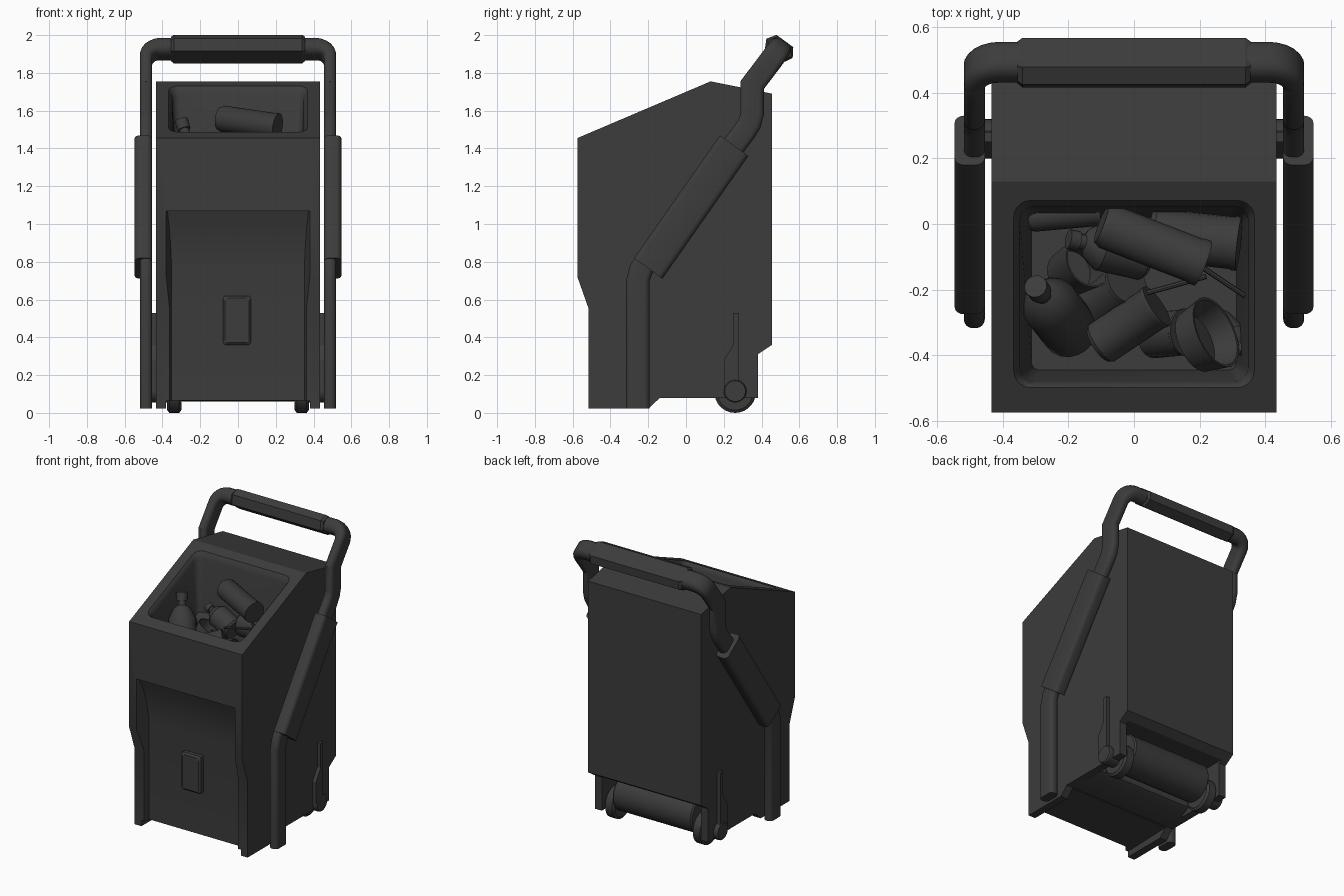
import bpy, bmesh, math
from mathutils import Vector

cube = bpy.data.objects.get("Cube")
if cube:
    bpy.data.objects.remove(cube)

charcoal = bpy.data.materials.new("charcoal")
charcoal.use_nodes = True
charcoal.diffuse_color = (0.045, 0.045, 0.045, 1)
charcoal.node_tree.nodes["Principled BSDF"].inputs["Base Color"].default_value = (0.045, 0.045, 0.045, 1)


def smooth_by_angle(obj):
    bpy.ops.object.select_all(action='DESELECT')
    obj.select_set(True)
    bpy.context.view_layer.objects.active = obj
    bpy.ops.object.shade_smooth_by_angle(angle=math.radians(32))


def loft(name, loops, smooth=True):
    """Skin a row of matching closed loops and cap both ends."""
    bm = bmesh.new()
    rows = [[bm.verts.new(p) for p in loop] for loop in loops]
    n = len(rows[0])
    for a, b in zip(rows, rows[1:]):
        for i in range(n):
            j = (i + 1) % n
            bm.faces.new((a[i], a[j], b[j], b[i]))
    bm.faces.new(rows[0])
    bm.faces.new(rows[-1])
    bmesh.ops.recalc_face_normals(bm, faces=bm.faces)
    mesh = bpy.data.meshes.new(name)
    bm.to_mesh(mesh)
    bm.free()
    mesh.materials.append(charcoal)
    obj = bpy.data.objects.new(name, mesh)
    bpy.context.collection.objects.link(obj)
    if smooth:
        smooth_by_angle(obj)
    return obj


def prism(name, profile, x0, x1):
    """Side profile (y, z) extruded across x."""
    return loft(name, [[(x, y, z) for y, z in profile] for x in (x0, x1)], smooth=False)


def lathe(name, start, end, profile, sides=20):
    """Turned shape: profile of (fraction along axis, radius)."""
    a, b = Vector(start), Vector(end)
    q = (b - a).to_track_quat('Z', 'Y')
    loops = []
    for f, r in profile:
        angles = [math.tau * i / sides for i in range(sides)]
        loops.append([a.lerp(b, f) + q @ Vector((r * math.cos(t), r * math.sin(t), 0)) for t in angles])
    return loft(name, loops)


def cut(obj, cutter):
    mod = obj.modifiers.new("cut", 'BOOLEAN')
    mod.operation, mod.solver, mod.object = 'DIFFERENCE', 'EXACT', cutter
    bpy.context.view_layer.objects.active = obj
    bpy.ops.object.modifier_apply(modifier=mod.name)
    bpy.data.objects.remove(cutter)


def rounded_rect(x0, x1, y0, y1, r, steps=5):
    pts = []
    for k, (cx, cy) in enumerate(((x1 - r, y1 - r), (x0 + r, y1 - r), (x0 + r, y0 + r), (x1 - r, y0 + r))):
        for i in range(steps + 1):
            t = math.pi / 2 * (k + i / steps)
            pts.append((cx + r * math.cos(t), cy + r * math.sin(t)))
    return pts


# Bin body with underside and roller recess
body = prism("bin_body", [(-0.575, 1.455), (-0.575, 0.72), (-0.515, 0.55), (-0.515, 0.022),
                          (-0.2, 0.022), (-0.14, 0.078), (0.38, 0.078), (0.38, 0.31),
                          (0.455, 0.36), (0.455, 1.69), (0.13, 1.755)], -0.435, 0.435)
cut(body, prism("underside_cutter", [(-0.7, -0.1), (-0.7, 0.058), (0.0, 0.078), (0.08, 0.12), (0.11, 0.325),
                                     (0.37, 0.325), (0.6, 0.325), (0.6, -0.1)], -0.382, 0.382))

# Front panel recess with flared side walls
panel = [(-0.8, 1.07), (-0.555, 1.07), (-0.52, 0.98), (-0.495, 0.88), (-0.478, 0.76), (-0.478, -0.1), (-0.8, -0.1)]
cut(body, loft("panel_cutter", [[(side * (0.38 - 0.3 * (y + 0.575)), y, z) for y, z in panel] for side in (-1, 1)]))


# Sloped opening with a soft rim and tapered hopper
def slope(y):
    return 1.455 + (y + 0.575) * 0.4255


hopper = []
for grow, lift in ((0.025, 0.04), (0.004, 0), (-0.006, -0.012), (-0.015, -0.04), (-0.05, None)):
    ring = rounded_rect(-0.363 - grow, 0.363 + grow, -0.495 - grow, 0.068 + grow, 0.05 + grow / 2)
    hopper.append([(x, y, 1.05 if lift is None else slope(y) + lift) for x, y in ring])
cut(body, loft("hopper_cutter", hopper))
smooth_by_angle(body)

# Raised latch plate on the front panel
latch = []
for y, inset in ((-0.47, 0), (-0.505, 0), (-0.515, 0.012)):
    ring = rounded_rect(-0.08 + inset, 0.07 - inset, 0.36 + inset, 0.62 - inset, 0.014, 2)
    latch.append([(x, y, z) for x, z in ring])
loft("front_latch", latch, smooth=False)


# Flattened tube swept along a path; tilt is its direction seen from the side
def tube(name, path, tilts, wide, thins, round_part=0.85):
    path = [Vector(p) for p in path]
    loops = []
    for i, p in enumerate(path):
        d0 = (p - path[max(i - 1, 0)]).normalized()
        d1 = (path[min(i + 1, len(path) - 1)] - p).normalized()
        t = (d0 + d1).normalized()
        ty, tz = tilts[i]
        w = Vector((0, tz, -ty)).normalized()
        n = t.cross(w).normalized()
        miter = 1 / max(0.6, t.dot(d1 if i == 0 else d0))
        in_bend = abs((d1 - d0).dot(w)) > 0.01 and 0 < i < len(path) - 1
        sw, sn = (miter, 1) if in_bend else (1, miter)
        thin = thins[i]
        section = rounded_rect(-wide, wide, -thin, thin, thin * round_part, 4)
        loops.append([p + w * u * sw + n * v * sn for u, v in section])
    return loft(name, loops)


UP, SLANT = (0, 1), (0.59, 0.81)
BEND = (UP[0] + SLANT[0], UP[1] + SLANT[1])
LEG_X, CORNER = 0.487, 0.075

# Push handle: both legs, rounded top corners and crossbar as one sweep
leg = [((-0.255, 0.022), UP), ((-0.255, 0.7), UP), ((-0.235, 0.765), BEND), ((-0.2, 0.815), SLANT),
       ((0.31, 1.49), SLANT), ((0.335, 1.53), BEND), ((0.35, 1.58), UP), ((0.35, 1.735), BEND)]
half = [((LEG_X, y, z), t, 0.032) for (y, z), t in leg]
for k in range(7):
    a = math.pi / 2 * k / 6
    s = CORNER * (math.sin(a) - 1)
    half.append(((LEG_X - CORNER * (1 - math.cos(a)), 0.493 + s * 0.59, 1.926 + s * 0.81), SLANT, 0.032 + 0.003 * k))
full = half + [((-x, y, z), t, thin) for (x, y, z), t, thin in reversed(half)]
paths, tilts, thins = zip(*full)
tube("push_handle", paths, tilts, 0.062, thins)

# Handle grip with chamfered ends
across, along = Vector((0, 0.81, -0.59)), Vector((0, 0.59, 0.81))
hexagon = [(-0.086, 0), (-0.055, 0.048), (0.055, 0.048), (0.086, 0), (0.055, -0.058), (-0.055, -0.058)]
loft("handle_grip", [[Vector((x, 0.495, 1.93)) + (across * u + along * v) * s for u, v in hexagon]
                     for x, s in ((-0.355, 0.85), (-0.34, 1), (0.34, 1), (0.355, 0.85))], smooth=False)

for side, label in ((1, "left"), (-1, "right")):
    # Padded sleeve on each leg
    tube(label + "_sleeve", [(side * 0.501, -0.2, 0.765), (side * 0.501, 0.255, 1.415)],
         [SLANT, SLANT], 0.093, [0.046, 0.046], 0.6)
    # Wheel, hub and brake lever
    lathe(label + "_wheel", (side * 0.3, 0.26, 0.11), (side * 0.375, 0.26, 0.11),
          [(0, 0.095), (0.15, 0.11), (0.85, 0.11), (1, 0.095)], 28)
    lathe(label + "_hub", (side * 0.37, 0.26, 0.115), (side * 0.466, 0.26, 0.115),
          [(0, 0.06), (0.92, 0.06), (1, 0.055)], 24)
    prism(label + "_brake_lever", [(0.2, 0.11), (0.2, 0.28), (0.25, 0.36), (0.25, 0.53), (0.28, 0.53),
                                   (0.28, 0.18), (0.3, 0.11)], side * 0.43, side * 0.46)

# Roller between the wheels
lathe("roller", (-0.305, 0.25, 0.188), (0.305, 0.25, 0.188), [(0, 0.118), (0.015, 0.127), (0.985, 0.127), (1, 0.118)], 28)


# Discarded containers in the hopper
def can(name, a, b, r):
    lathe(name, a, b, [(0, r * 0.85), (0.06, r), (0.92, r), (0.94, r * 1.04), (1, r * 1.04)])


def bottle(name, a, b, r):
    lathe(name, a, b, [(0, r * 0.85), (0.05, r), (0.6, r), (0.76, r * 0.6), (0.8, r * 0.3),
                       (0.87, r * 0.3), (0.871, r * 0.4), (1, r * 0.4)])


def cup(name, a, b, r):
    lathe(name, a, b, [(0, r * 0.85), (1, r), (0.99, r * 0.93), (0.1, r * 0.78)], 24)


can("large_can", (-0.1, 0.0, 1.56), (0.21, -0.12, 1.515), 0.07)
can("front_can", (-0.11, -0.37, 1.28), (0.07, -0.25, 1.34), 0.068)
can("back_can", (0.05, -0.03, 1.36), (0.32, -0.06, 1.38), 0.08)
can("rear_left_can", (-0.32, 0.02, 1.28), (-0.1, 0.04, 1.3), 0.045)
can("middle_can", (-0.14, -0.28, 1.15), (-0.02, -0.18, 1.3), 0.07)
bottle("left_bottle", (-0.19, -0.33, 1.17), (-0.3, -0.19, 1.55), 0.088)
bottle("middle_bottle", (0.04, -0.1, 1.34), (-0.2, -0.045, 1.42), 0.075)
bottle("corner_bottle", (0.25, -0.3, 1.1), (0.34, -0.39, 1.22), 0.05)
cup("open_cup", (0.185, -0.36, 1.27), (0.25, -0.33, 1.31), 0.115)
cup("left_cup", (-0.2, -0.15, 1.18), (-0.13, -0.11, 1.32), 0.085)
can("lower_carton", (0.05, -0.34, 1.1), (0.16, -0.33, 1.2), 0.07)
for i, (a, b) in enumerate((((0.04, -0.21, 1.4), (0.22, -0.16, 1.42)), ((0.19, -0.12, 1.44), (0.34, -0.22, 1.4)))):
    lathe("straw_%d" % (i + 1), a, b, [(0, 0.008), (1, 0.008)], 8)
